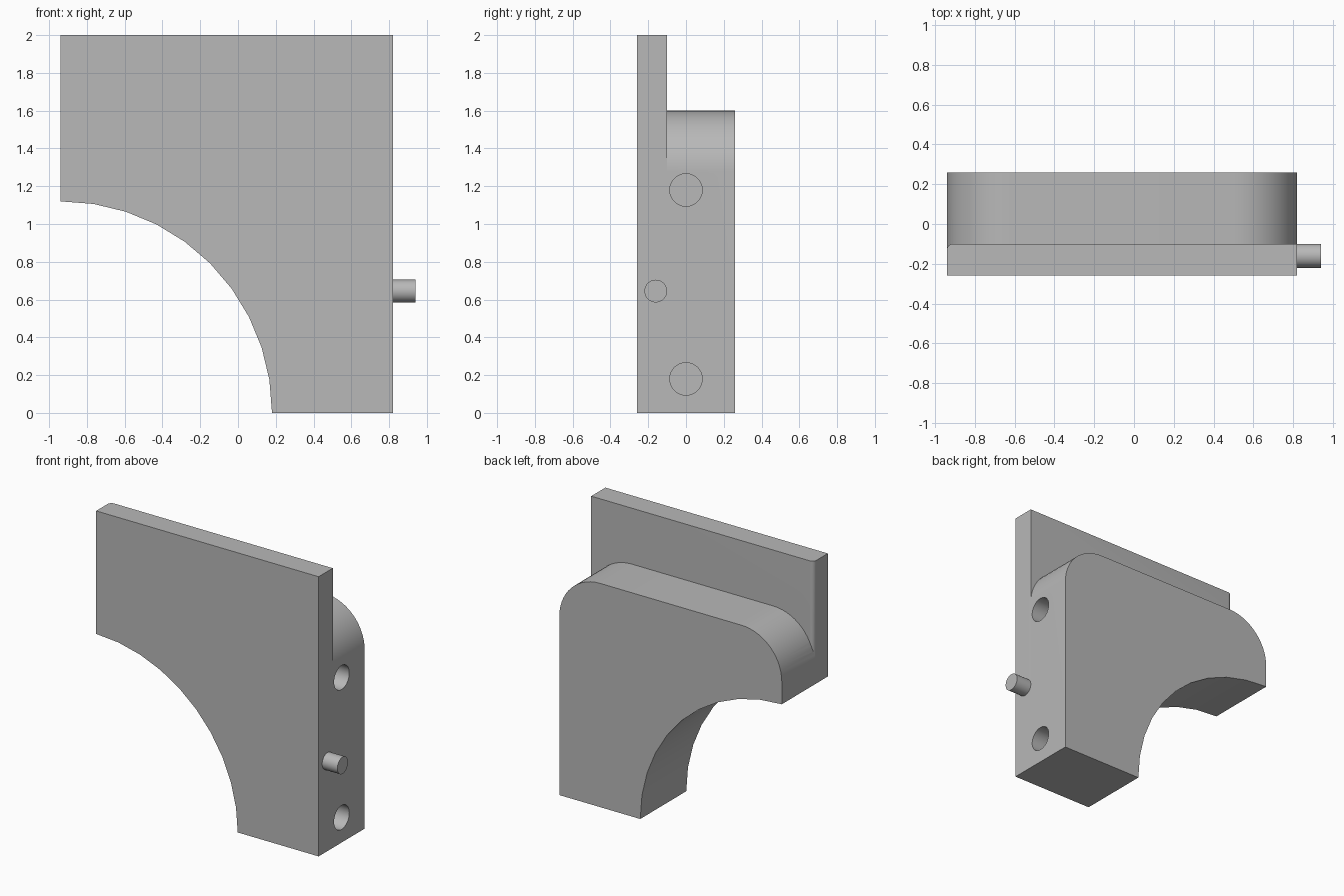
import bpy, bmesh
from math import sin, cos, pi, radians
from mathutils import Matrix

cube = bpy.data.objects.get("Cube")
if cube:
    bpy.data.objects.remove(cube, do_unlink=True)

GREY = (0.48, 0.48, 0.48, 1)
grey = bpy.data.materials.new("plain grey")
grey.diffuse_color = GREY
grey.use_nodes = True
grey.node_tree.nodes["Principled BSDF"].inputs["Base Color"].default_value = GREY

LEFT, RIGHT = -0.94, 0.82
FRONT, STEP, BACK = -0.26, -0.10, 0.26
ARCH = 1.12


def finish(name, bm):
    bmesh.ops.recalc_face_normals(bm, faces=bm.faces)
    mesh = bpy.data.meshes.new(name)
    bm.to_mesh(mesh)
    bm.free()
    mesh.materials.append(grey)
    ob = bpy.data.objects.new(name, mesh)
    bpy.context.collection.objects.link(ob)
    return ob


def arc(cx, cz, r, start, end, steps):
    angles = [radians(start + (end - start) * i / steps) for i in range(steps + 1)]
    return [(cx + r * cos(a), cz + r * sin(a)) for a in angles]


def extruded(profile, y0, y1):
    bm = bmesh.new()
    face = bm.faces.new([bm.verts.new((x, y0, z)) for x, z in profile])
    out = bmesh.ops.extrude_face_region(bm, geom=[face])
    verts = [v for v in out["geom"] if isinstance(v, bmesh.types.BMVert)]
    bmesh.ops.translate(bm, verts=verts, vec=(0, y1 - y0, 0))
    return bm


def rod(name, r, x0, x1, y, z):
    bm = bmesh.new()
    place = Matrix.Translation(((x0 + x1) / 2, y, z)) @ Matrix.Rotation(pi / 2, 4, "Y")
    bmesh.ops.create_cone(bm, cap_ends=True, segments=40, radius1=r, radius2=r,
                          depth=x1 - x0, matrix=place)
    return finish(name, bm)


def activate(ob):
    bpy.ops.object.select_all(action="DESELECT")
    ob.select_set(True)
    bpy.context.view_layer.objects.active = ob


def combine(target, other, operation):
    mod = target.modifiers.new(operation, "BOOLEAN")
    mod.operation = operation
    mod.solver = "EXACT"
    mod.object = other
    activate(target)
    bpy.ops.object.modifier_apply(modifier=mod.name)
    bpy.data.objects.remove(other, do_unlink=True)


# Quarter-circle arch shared by the plate and the block
arch = arc(LEFT, 0, ARCH, 90, 0, 10)

# Tall front plate, with one softened vertical back edge
bm = extruded(arch + [(RIGHT, 0), (RIGHT, 2), (LEFT, 2)], FRONT, STEP)
edge = [e for e in bm.edges
        if all(abs(v.co.x - LEFT) < 0.001 and abs(v.co.y - STEP) < 0.001 for v in e.verts)]
bmesh.ops.bevel(bm, geom=edge, offset=0.03, segments=6, profile=0.5, affect="EDGES")
body = finish("bracket_body", bm)

# Thick back block with rounded shoulders, set into the plate
R, TOP = 0.32, 1.6
shoulders = (arc(RIGHT - R, TOP - R, R, 0, 90, 14) + arc(LEFT + R, TOP - R, R, 90, 180, 14))
block = finish("back_block", extruded(arch + [(RIGHT, 0)] + shoulders, STEP - 0.05, BACK))
combine(body, block, "UNION")

# Blind holes in the side
for z in (0.18, 1.18):
    combine(body, rod("hole_cutter", 0.086, RIGHT - 0.3, RIGHT + 0.1, 0, z), "DIFFERENCE")

# Locating pin
pin = rod("side_pin", 0.06, RIGHT - 0.02, 0.94, -0.16, 0.645)

for ob in (body, pin):
    activate(ob)
    bpy.ops.object.shade_smooth_by_angle(angle=radians(30))
